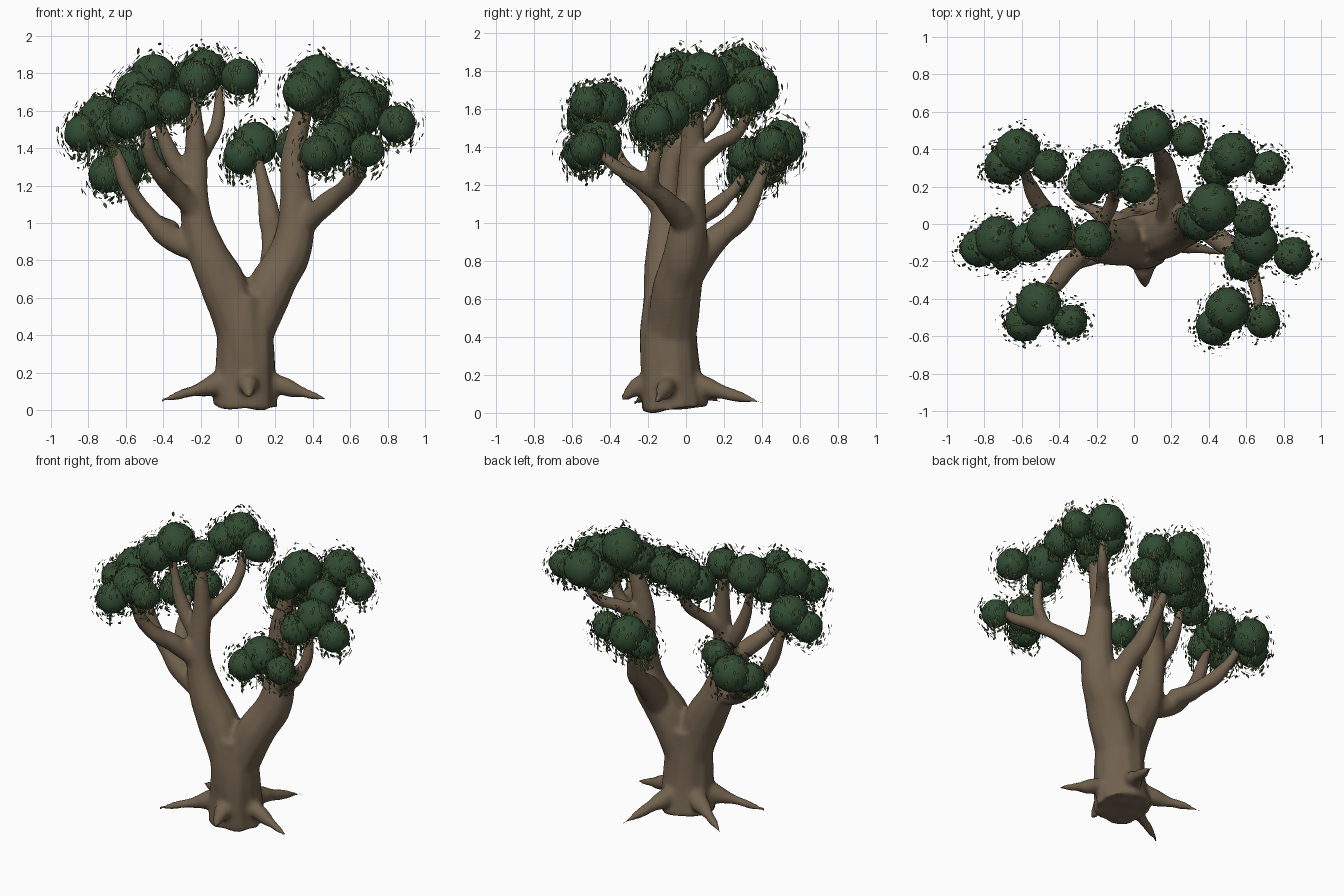
import bpy, bmesh, math, random
from mathutils import Vector, noise

if "Cube" in bpy.data.objects:
    bpy.data.objects.remove(bpy.data.objects["Cube"])

random.seed(7)


def material(name, rgb):
    m = bpy.data.materials.new(name)
    m.diffuse_color = (*rgb, 1)
    m.use_nodes = True
    m.node_tree.nodes["Principled BSDF"].inputs["Base Color"].default_value = m.diffuse_color
    return m


bark = material("bark", (0.165, 0.12, 0.075))
dark_green = material("foliage_green", (0.03, 0.07, 0.033))
leaf_green = material("leaf_green", (0.055, 0.085, 0.03))

# Trunk, main limbs, branches and roots as (x, y, z, radius) paths
trunk = [(.04, -.06, .02, .18), (.045, -.08, .2, .163), (.04, -.09, .42, .155), (.03, -.08, .6, .14)]
left_limb = [(.02, -.09, .42, .14), (-.07, -.1, .65, .13), (-.18, -.1, .88, .1),
             (-.23, -.1, 1.1, .08), (-.22, -.07, 1.4, .058), (-.25, -.06, 1.72, .035)]
right_limb = [(.06, -.08, .42, .14), (.17, -.05, .65, .13), (.29, 0, .88, .107),
              (.31, .02, 1.1, .09), (.3, .03, 1.4, .065), (.39, .05, 1.7, .035)]
branches = [
    [(-.19, -.1, .85, .07), (-.36, -.08, .92, .065), (-.55, -.08, 1.14, .047), (-.69, -.1, 1.46, .026)],
    [(-.35, -.05, .95, .06), (-.47, .06, 1.02, .055), (-.56, .22, 1.14, .04), (-.6, .34, 1.3, .025)],
    [(-.22, -.11, 1.05, .065), (-.32, -.2, 1.17, .06), (-.44, -.34, 1.3, .045), (-.51, -.43, 1.55, .028)],
    [(-.25, -.09, 1.2, .05), (-.36, -.08, 1.36, .045), (-.45, -.07, 1.68, .025)],
    [(-.22, -.06, 1.34, .05), (-.15, .04, 1.44, .042), (-.11, .14, 1.54, .034), (-.1, .22, 1.74, .02)],
    [(.2, 0, .72, .085), (.19, .14, .9, .07), (.17, .3, 1.05, .058), (.11, .43, 1.33, .028)],
    [(.32, .01, .98, .07), (.45, -.07, 1.08, .063), (.59, -.2, 1.2, .048), (.66, -.36, 1.29, .036),
     (.66, -.48, 1.4, .022)],
    [(.57, -.18, 1.18, .045), (.64, -.17, 1.3, .04), (.65, -.15, 1.5, .022)],
    [(.3, .03, 1.3, .055), (.38, .15, 1.4, .045), (.5, .29, 1.5, .038), (.53, .34, 1.68, .02)],
]
root_tips = [(-.41, -.27, .05), (.49, -.16, .05), (.2, .41, .05), (-.39, .18, .06), (.06, -.34, .07)]
roots = []
for tip in root_tips:
    t, c = Vector(tip), Vector((.04, -.07, 0))
    n = Vector((t.x - c.x, t.y - c.y, 0)).normalized()
    a = c + n * .08 + Vector((0, 0, .17))
    b = c + n * .18 + Vector((0, 0, .135))
    m = b.lerp(t, .5)
    roots.append([(*a, .075), (*b, .055), (*m, .031), (*t, .008)])

curve = bpy.data.curves.new("trunk_and_branches", 'CURVE')
curve.dimensions = '3D'
curve.bevel_depth = 1
curve.bevel_resolution = 4
curve.resolution_u = 6
curve.use_fill_caps = True
curve.materials.append(bark)
for path in [trunk, left_limb, right_limb] + branches + roots:
    s = curve.splines.new('BEZIER')
    s.bezier_points.add(len(path) - 1)
    for p, (x, y, z, r) in zip(s.bezier_points, path):
        p.co = (x, y, z)
        p.radius = r
        p.handle_left_type = p.handle_right_type = 'AUTO'
tree = bpy.data.objects.new("trunk_and_branches", curve)
bpy.context.collection.objects.link(tree)
bpy.context.view_layer.objects.active = tree
tree.select_set(True)
bpy.ops.object.convert(target='MESH')
tree = bpy.context.object

# Fuse the tubes into one skin and soften the joints
rm = tree.modifiers.new("fuse", 'REMESH')
rm.mode = 'VOXEL'
rm.voxel_size = .015
rm.use_smooth_shade = True
sm = tree.modifiers.new("soften", 'SMOOTH')
sm.factor = .5
sm.iterations = 6
bpy.ops.object.modifier_apply(modifier="fuse")
bpy.ops.object.modifier_apply(modifier="soften")

# Gentle lengthwise bumps in the bark, flat on the ground
me = tree.data
bumped = []
for co, n in [(v.co.copy(), v.normal.copy()) for v in me.vertices]:
    co += n * noise.noise(Vector((co.x * 9, co.y * 9, co.z * 3))) * .012
    bumped += (co.x, co.y, max(co.z, 0))
me.vertices.foreach_set("co", bumped)
me.update()
if not me.materials:
    me.materials.append(bark)

# Foliage balls as (x, y, z, radius)
left_balls = [
    (-.73, -.08, 1.56, .12), (-.83, -.13, 1.48, .1), (-.69, -.16, 1.5, .09),
    (-.62, .39, 1.3, .12), (-.7, .31, 1.26, .1), (-.45, .31, 1.36, .09),
    (-.51, -.43, 1.62, .12), (-.59, -.53, 1.55, .1), (-.34, -.52, 1.63, .09),
    (-.45, -.03, 1.78, .125), (-.55, -.1, 1.7, .11), (-.22, -.08, 1.77, .1),
    (-.18, .28, 1.81, .12), (-.25, .22, 1.76, .11), (.01, .21, 1.78, .1)]
right_balls = [
    (.09, .5, 1.42, .12), (.02, .45, 1.36, .1), (.29, .45, 1.41, .09),
    (.42, .09, 1.77, .13), (.35, .02, 1.7, .11), (.63, .03, 1.68, .1),
    (.53, .37, 1.71, .12), (.45, .3, 1.65, .1), (.72, .3, 1.66, .09),
    (.65, -.1, 1.58, .12), (.58, -.2, 1.52, .1), (.85, -.17, 1.53, .1),
    (.5, -.46, 1.42, .12), (.43, -.55, 1.37, .1), (.69, -.52, 1.39, .09)]


def add_leaf(verts, faces, pos, n, size):
    # pointed leaf lying along the ball surface, drooping downward
    jitter = Vector([random.uniform(-.5, .5) for _ in range(3)])
    t = Vector((0, 0, -1)) + jitter
    t -= n * t.dot(n) * .85
    t.normalize()
    w = n.cross(t)
    if w.length < .05:
        w = t.orthogonal()
    w = w.normalized() * size * .22
    shape = [(0, 0), (.35, 1), (.7, .8), (1, 0), (.7, -.8), (.35, -1)]
    faces.append(range(len(verts), len(verts) + 6))
    verts.extend(pos + t * size * (a - .5) + w * b for a, b in shape)


def add_object(name, mesh, mat):
    mesh.materials.append(mat)
    bpy.context.collection.objects.link(bpy.data.objects.new(name, mesh))


for side, balls in (("left", left_balls), ("right", right_balls)):
    fol, verts, faces = bmesh.new(), [], []
    for x, y, z, r in balls:
        c = Vector((x, y, z))
        ball = bmesh.ops.create_icosphere(fol, subdivisions=3, radius=r)["verts"]
        for v in ball:
            v.co = v.co * (1 + .07 * noise.noise(v.co * 22 + c * 5)) + c
        # leaves in a loose shell around each ball
        for i in range(140):
            n = Vector([random.gauss(0, 1) for _ in range(3)]).normalized()
            gap = random.uniform(0, .02) if i % 2 else random.uniform(.02, .06)
            pos = c + n * (r + gap)
            if n.z < -.2:
                pos.z -= random.uniform(0, .03)
            add_leaf(verts, faces, pos, n, random.uniform(.026, .044))
        # a few hanging strands below
        for _ in range(3):
            a = random.uniform(0, math.tau)
            n = Vector((math.cos(a), math.sin(a), 0))
            for k in range(4):
                add_leaf(verts, faces, c + n * r * .85 - Vector((0, 0, r * .6 + k * .027)), n, .036)
    for f in fol.faces:
        f.smooth = True
    mesh = bpy.data.meshes.new(side + "_foliage")
    fol.to_mesh(mesh)
    fol.free()
    add_object(side + "_foliage", mesh, dark_green)
    mesh = bpy.data.meshes.new(side + "_leaves")
    mesh.from_pydata(verts, [], [tuple(f) for f in faces])
    add_object(side + "_leaves", mesh, leaf_green)
